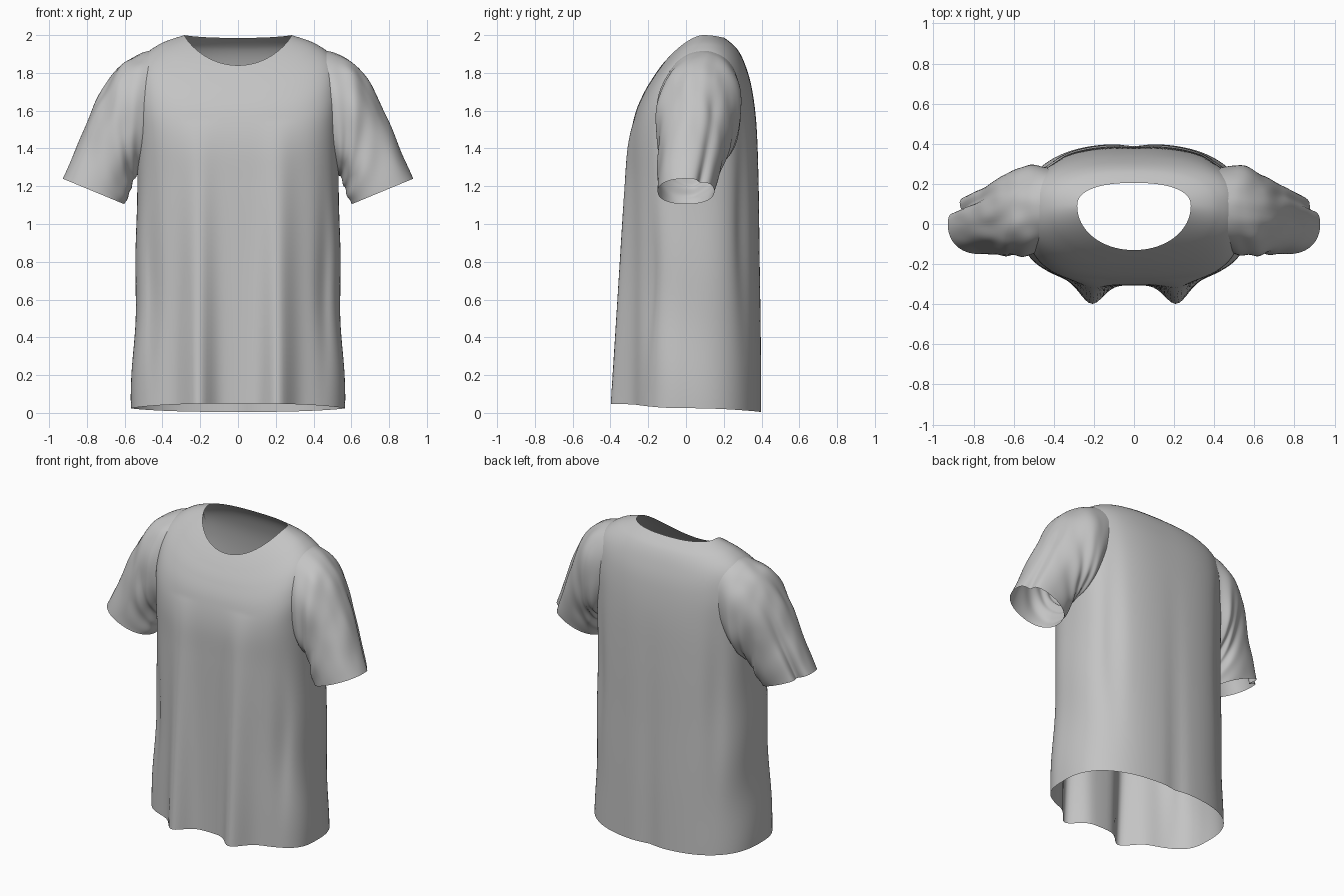
import bpy, bmesh, math
from mathutils import Vector, noise

if "Cube" in bpy.data.objects:
    bpy.data.objects.remove(bpy.data.objects["Cube"])

cloth = bpy.data.materials.new("grey_cloth")
cloth.use_nodes = True
GREY = (0.55, 0.55, 0.55, 1)
cloth.diffuse_color = GREY
cloth.node_tree.nodes["Principled BSDF"].inputs["Base Color"].default_value = GREY


def spline(keys, t):
    """Smooth curve through the key tuples, t from 0 to 1."""
    f = t * (len(keys) - 1)
    i = min(int(f), len(keys) - 2)
    f -= i
    p = [keys[min(max(i + j, 0), len(keys) - 1)] for j in (-1, 0, 1, 2)]
    return [b + 0.5 * f * (c - a + f * (2*a - 5*b + 4*c - d + f * (3*(b - c) + d - a)))
            for a, b, c, d in zip(*p)]


def power(v, p):
    return math.copysign(abs(v) ** p, v)


def bump(v, centre, width):
    return math.exp(-((v - centre) / width) ** 2)


def loft(name, point, rows, cols, drop=None):
    """Open tube of cloth whose vertices come from point(t, angle)."""
    bm = bmesh.new()
    rings = [[bm.verts.new(point(r / rows, math.tau * c / cols)) for c in range(cols)]
             for r in range(rows + 1)]
    for low, high in zip(rings, rings[1:]):
        for c in range(cols):
            d = (c + 1) % cols
            bm.faces.new((low[c], low[d], high[d], high[c]))
    if drop:
        holes = [f for f in bm.faces if drop(f.calc_center_median())]
        bmesh.ops.delete(bm, geom=holes, context='FACES')
    mesh = bpy.data.meshes.new(name)
    bm.to_mesh(mesh)
    bm.free()
    mesh.materials.append(cloth)
    obj = bpy.data.objects.new(name, mesh)
    bpy.context.collection.objects.link(obj)
    for p in mesh.polygons:
        p.use_smooth = True
    return obj


# Torso keys from hem to neckline:
# half width, side y, side z, front y, front z, back y, back z
TORSO = [
    (.565, -.02, .025, -.305, .05, .4, .005),
    (.55, 0, .4, -.305, .4, .398, .4),
    (.54, .02, .8, -.305, .8, .392, .8),
    (.535, .04, 1.2, -.305, 1.2, .386, 1.2),
    (.535, .06, 1.5, -.3, 1.42, .375, 1.5),
    (.54, .08, 1.71, -.27, 1.58, .352, 1.7),
    (.515, .09, 1.865, -.225, 1.69, .318, 1.83),
    (.415, .09, 1.952, -.175, 1.775, .272, 1.925),
    (.283, .09, 2.0, -.13, 1.84, .205, 1.985),
]


def torso_point(t, ang):
    a, sy, sz, fy, fz, by, bz = spline(TORSO, t)
    c, s = math.cos(ang), math.sin(ang)
    # boxy across the chest, rounder toward the neckline
    if s > 0:
        p, ey, ez = .75 + .1 * t ** 4, by, bz
    else:
        p, ey, ez = .78 + .2 * t ** 6 - .15 * bump(t, .58, .2), fy, fz
    x = a * power(c, p)
    y = sy + (ey - sy) * abs(s) ** p
    z = sz + (ez - sz) * abs(s) ** 1.6
    hang = max(0, 1 - z / 1.55)
    if s < 0:
        # two hanging front folds and the crease beside each arm
        y -= .105 * hang ** .85 * bump(abs(x), .212, .08)
        y += .025 * bump(abs(x), .46, .04) * bump(z, .7, .4)
    else:
        # shallow back drapes
        y -= .014 * hang * bump(x, 0, .06)
        y -= .02 * bump(abs(x), .42, .05) * bump(z, 1.0, .5)
    # gathered side seams near the hem
    x += .008 * math.sin(z * 9 + 5 * y) * hang * c * abs(c)
    return Vector((x, y, min(z, 2)))


def in_armhole(p):
    return (abs(p.x) > .48 and
            ((p.y - .06) / .14) ** 2 + ((p.z - 1.56) / .2) ** 2 < 1)


loft("shirt_body", torso_point, 90, 180, in_armhole)

# Sleeve keys from armhole to cuff:
# top x, top z, under x, under z, middle y, half depth
SLEEVE = [
    (.41, 1.925, .47, 1.34, .06, .2),
    (.525, 1.898, .515, 1.285, .055, .225),
    (.635, 1.83, .545, 1.255, .04, .212),
    (.735, 1.67, .565, 1.21, .03, .187),
    (.835, 1.445, .58, 1.155, .015, .168),
    (.928, 1.24, .602, 1.105, 0, .15),
]


def sleeve_point(side):
    def point(t, ang):
        tx, tz, ux, uz, my, depth = spline(SLEEVE, t)
        c, s = math.cos(ang), math.sin(ang)
        h = .5 + .5 * power(c, .9)
        across = Vector((tx - ux, 0, tz - uz))
        # the ridge leans back to meet the shoulder seam
        lean = .04 * h * (1 - t)
        p = Vector((ux, my + lean + depth * power(s, .9), uz)) + across * h
        # diagonal wrinkles, strongest around the underarm
        out = across.normalized() * c + Vector((0, s, 0))
        calm = math.sin(math.pi * t) * (1 - .7 * h)
        wave = math.sin(24 * t + 7 * h + 2 * s + side)
        rough = noise.noise(Vector((p.x * 8, p.y * 13 + side * 5, p.z * 4)))
        p += out * (calm * .006 * wave + .017 * rough * math.sin(math.pi * t))
        # long dent running into the cuff, deeper on the right
        p -= out * (.045 - .015 * side) * t * t * bump(ang, .6, .2)
        p.x *= side
        return p
    return point


for label, side in (("left", 1), ("right", -1)):
    loft(label + "_sleeve", sleeve_point(side), 50, 80)
